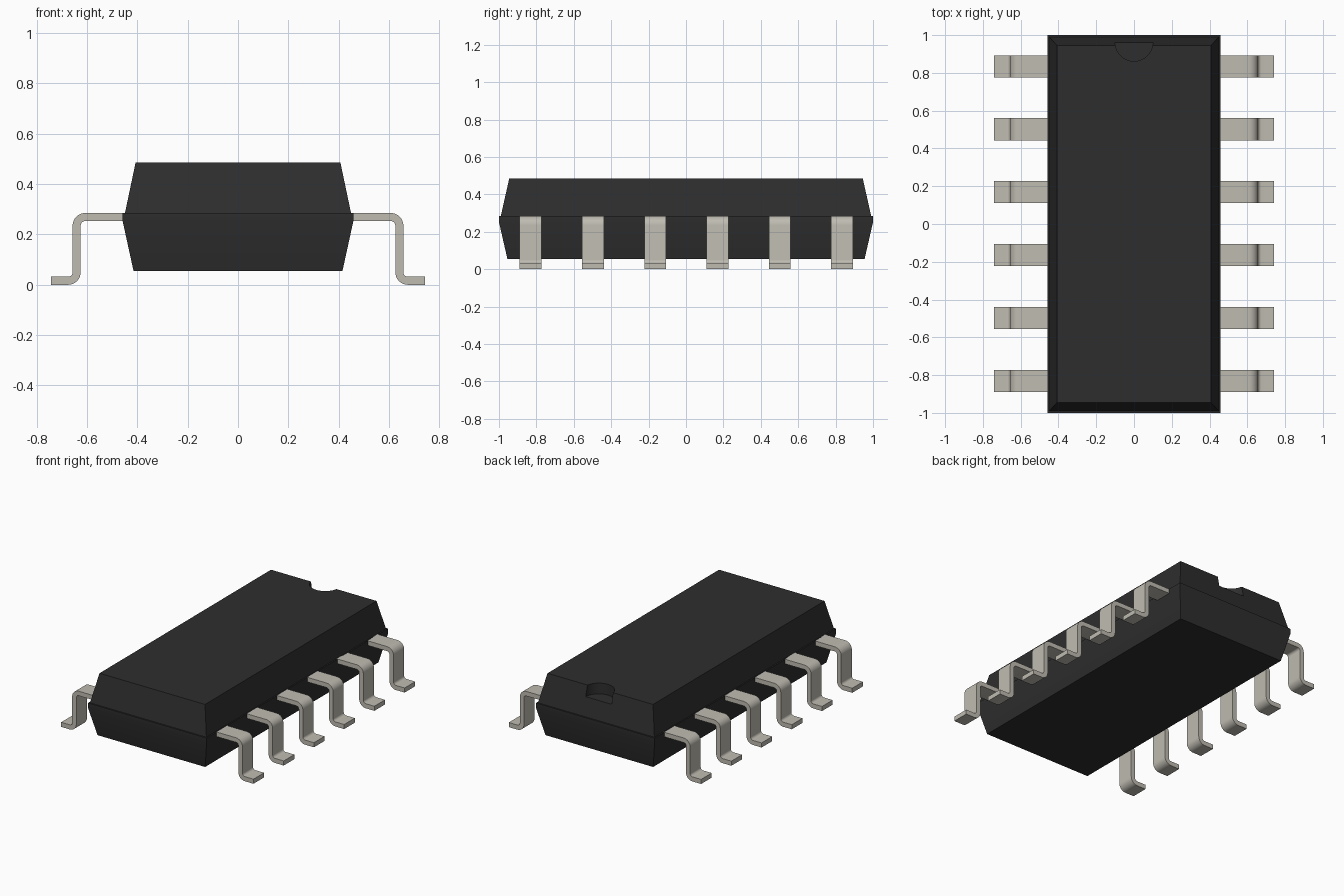
import bpy, bmesh, math
from mathutils import Vector

cube = bpy.data.objects.get("Cube")
if cube:
    bpy.data.objects.remove(cube, do_unlink=True)


def material(name, rgb):
    m = bpy.data.materials.new(name)
    m.use_nodes = True
    m.diffuse_color = (*rgb, 1)
    m.node_tree.nodes["Principled BSDF"].inputs["Base Color"].default_value = (*rgb, 1)
    return m


black = material("black plastic", (0.027, 0.027, 0.027))
metal = material("tinned metal", (0.52, 0.50, 0.44))


def make_object(name, bm, mat):
    bmesh.ops.recalc_face_normals(bm, faces=bm.faces)
    mesh = bpy.data.meshes.new(name)
    bm.to_mesh(mesh)
    bm.free()
    mesh.materials.append(mat)
    ob = bpy.data.objects.new(name, mesh)
    bpy.context.collection.objects.link(ob)
    return ob


def select_only(ob):
    bpy.ops.object.select_all(action='DESELECT')
    ob.select_set(True)
    bpy.context.view_layer.objects.active = ob


# Package body: stacked rectangles (half width, half length, height)
sections = [(0.415, 0.955, 0.055), (0.458, 1.0, 0.252), (0.458, 1.0, 0.285),
            (0.449, 0.99, 0.285), (0.407, 0.945, 0.485)]
bm = bmesh.new()
rings = [[bm.verts.new((sx * w, sy * l, z)) for sx, sy in
          ((-1, -1), (1, -1), (1, 1), (-1, 1))] for w, l, z in sections]
for low, high in zip(rings, rings[1:]):
    for i in range(4):
        j = (i + 1) % 4
        bm.faces.new((low[i], low[j], high[j], high[i]))
bm.faces.new(rings[0])
bm.faces.new(rings[-1])
body = make_object("package_body", bm, black)

# Orientation notch: round pocket cut through the back top edge
bpy.ops.mesh.primitive_cylinder_add(vertices=48, radius=0.1, depth=0.3,
                                    location=(0, 0.962, 0.56))
cutter = bpy.context.object
cutter.name = "notch_cutter"
cutter.hide_render = True
cutter.data.materials.append(black)
cut = body.modifiers.new("notch", 'BOOLEAN')
cut.operation = 'DIFFERENCE'
cut.solver = 'EXACT'
cut.object = cutter
select_only(body)
bpy.ops.object.modifier_apply(modifier=cut.name)
bpy.data.objects.remove(cutter, do_unlink=True)
select_only(body)
bpy.ops.object.shade_smooth_by_angle(angle=math.radians(20))

# Gull-wing lead outline: centre line with two rounded bends
THICK, BEND, STEPS = 0.032, 0.034, 8
LEAD_X, TOP_Z, FOOT_Z = 0.641, 0.269, THICK / 2


def lead_outline():
    path = [((0.43, TOP_Z), math.pi / 2)]
    for i in range(STEPS + 1):
        a = math.pi / 2 * (1 - i / STEPS)
        path.append(((LEAD_X - BEND + BEND * math.cos(a),
                      TOP_Z - BEND + BEND * math.sin(a)), a))
    for i in range(STEPS + 1):
        a = math.pi / 2 * i / STEPS
        path.append(((LEAD_X + BEND - BEND * math.cos(a),
                      FOOT_Z + BEND - BEND * math.sin(a)), a))
    path.append(((0.742, FOOT_Z), math.pi / 2))
    sides = []
    for sign in (1, -1):
        sides.append([(x + sign * math.cos(a) * THICK / 2,
                       z + sign * math.sin(a) * THICK / 2) for (x, z), a in path])
    return sides


def make_lead(name, side, y, width=0.117):
    bm = bmesh.new()
    outer, inner = lead_outline()
    loops = [[bm.verts.new((side * x, y + s * width / 2, z)) for x, z in line]
             for line, s in ((outer, -1), (outer, 1), (inner, 1), (inner, -1))]
    for k in range(4):
        a, b = loops[k], loops[(k + 1) % 4]
        for i in range(len(a) - 1):
            bm.faces.new((a[i], a[i + 1], b[i + 1], b[i]))
    for end in (0, -1):
        bm.faces.new([loop[end] for loop in loops])
    ob = make_object(name, bm, metal)
    select_only(ob)
    bpy.ops.object.shade_smooth_by_angle(angle=math.radians(30))


# Six leads along each long side
for label, side in (("left", 1), ("right", -1)):
    for i in range(6):
        make_lead(f"{label}_lead_{i + 1}", side, (i - 2.5) * 0.333 + 0.002)
